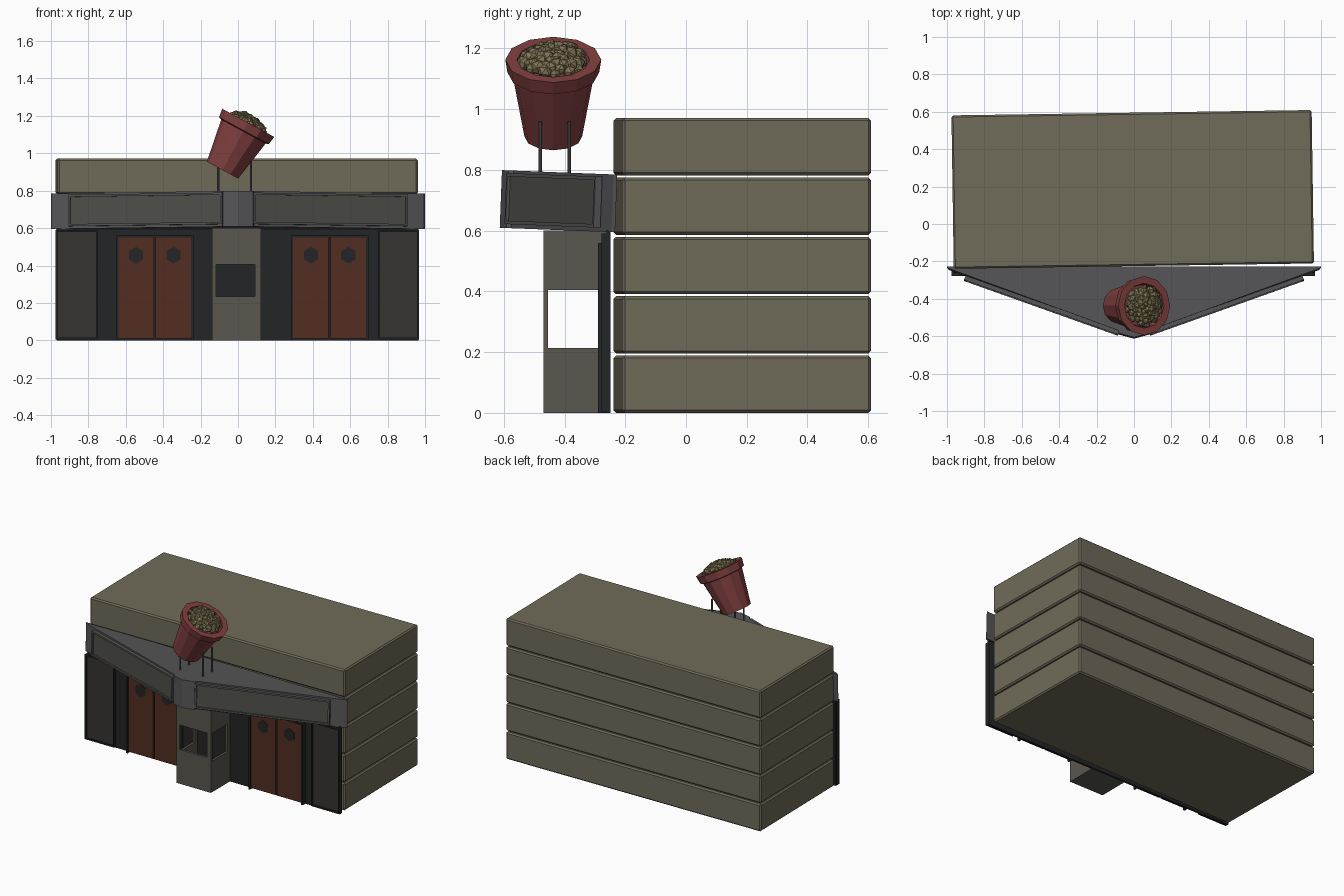
import bpy, bmesh, math, random
from mathutils import Matrix, Vector

if "Cube" in bpy.data.objects:
    bpy.data.objects.remove(bpy.data.objects["Cube"])

random.seed(4)
MATS = {}


def mat(name, rgb):
    m = bpy.data.materials.new(name)
    m.diffuse_color = (*rgb, 1)
    m.use_nodes = True
    m.node_tree.nodes["Principled BSDF"].inputs["Base Color"].default_value = m.diffuse_color
    MATS[name] = m


mat("stone", (0.16, 0.145, 0.10))
mat("booth_stone", (0.10, 0.095, 0.075))
mat("dark_wall", (0.017, 0.018, 0.019))
mat("poster", (0.035, 0.034, 0.030))
mat("marquee_grey", (0.09, 0.09, 0.095))
mat("sign_face", (0.075, 0.075, 0.065))
mat("door_red", (0.085, 0.026, 0.015))
mat("bucket_red", (0.22, 0.05, 0.05))
mat("popcorn_tan", (0.21, 0.17, 0.085))


def finish(name, bm, mats, matrix=None):
    if matrix is not None:
        bm.transform(matrix)
    bmesh.ops.recalc_face_normals(bm, faces=bm.faces)
    me = bpy.data.meshes.new(name)
    bm.to_mesh(me)
    bm.free()
    for m in mats:
        me.materials.append(MATS[m])
    ob = bpy.data.objects.new(name, me)
    bpy.context.collection.objects.link(ob)
    return ob


def add_box(bm, lo, hi):
    lo, hi = Vector(lo), Vector(hi)
    size = hi - lo
    m = Matrix.Translation((lo + hi) / 2) @ Matrix.Diagonal((*size, 1))
    bmesh.ops.create_cube(bm, size=1, matrix=m)


def boxes(name, spans, material, matrix=None):
    bm = bmesh.new()
    for lo, hi in spans:
        add_box(bm, lo, hi)
    return finish(name, bm, [material], matrix)


def panel(name, lo, hi, border, depth, frame, face, matrix=None):
    """Box whose front (-y) face is a frame around a recessed panel."""
    bm = bmesh.new()
    add_box(bm, lo, hi)
    bm.normal_update()
    front = min(bm.faces, key=lambda f: f.calc_center_median().y)
    bmesh.ops.inset_region(bm, faces=[front], thickness=border)
    ret = bmesh.ops.extrude_face_region(bm, geom=[front])
    new = [g for g in ret["geom"] if isinstance(g, bmesh.types.BMFace)]
    verts = [g for g in ret["geom"] if isinstance(g, bmesh.types.BMVert)]
    bmesh.ops.translate(bm, verts=verts, vec=(0, depth, 0))
    if front.is_valid:
        bmesh.ops.delete(bm, geom=[front], context='FACES_ONLY')
    for f in new:
        f.material_index = 1
    return finish(name, bm, [frame, face], matrix)


def cylinder(name, r, depth, n, material, matrix):
    bm = bmesh.new()
    bmesh.ops.create_cone(bm, cap_ends=True, segments=n, radius1=r, radius2=r, depth=depth)
    return finish(name, bm, [material], matrix)


# Main hall: five stacked bevelled slabs, turned very slightly
turn = Matrix.Translation((-0.007, 0.185, 0)) @ Matrix.Rotation(math.radians(0.85), 4, 'Z')
for i in range(5):
    z = i * 0.1955
    ob = boxes(f"hall_slab_{i + 1}", [((-0.963, -0.41, z), (0.963, 0.41, z + 0.189))], "stone", turn)
    bev = ob.modifiers.new("bevel", 'BEVEL')
    bev.width = 0.009
    bev.segments = 1

# Facade wall and recessed poster boards
boxes("facade_wall", [((-0.965, -0.262, 0), (0.965, -0.248, 0.6))], "dark_wall")
for x0, x1, side in ((-0.975, -0.75, "left"), (0.75, 0.967, "right")):
    panel(f"poster_board_{side}", (x0, -0.278, 0.005), (x1, -0.25, 0.59), 0.014, 0.01,
          "dark_wall", "poster")

# Double doors with frames and hexagonal windows
for a, b, side in ((-0.64, -0.25, "left"), (0.295, 0.685, "right")):
    mid = (a + b) / 2
    t = 0.012
    boxes(f"door_frame_{side}",
          [((a - t, -0.29, 0.0), (a, -0.25, 0.555)),
           ((b, -0.29, 0.0), (b + t, -0.25, 0.555)),
           ((a - t, -0.29, 0.55), (b + t, -0.25, 0.56))], "dark_wall")
    for x0, x1, leaf in ((a, mid - 0.005, "a"), (mid + 0.005, b, "b")):
        boxes(f"door_{side}_{leaf}", [((x0, -0.282, 0.01), (x1, -0.25, 0.55))], "door_red")
        m = (Matrix.Translation(((x0 + x1) / 2, -0.28, 0.455))
             @ Matrix.Rotation(math.radians(90), 4, 'X'))
        cylinder(f"door_window_{side}_{leaf}", 0.044, 0.012, 6, "dark_wall", m)

# Ticket booth: hollow, with openings at the front and both sides
L, R, F, B = -0.14, 0.122, -0.47, -0.255
t = 0.016
walls = [((L, F, 0), (R, B, 0.012)),
         ((L, F, 0.405), (R, B, 0.6)),
         ((L, F, 0), (R, F + t, 0.235))]
for x0, x1 in ((L, L + t), (R - t, R)):
    walls += [((x0, F, 0), (x1, B, 0.213)), ((x0, -0.29, 0.2), (x1, B, 0.41))]
walls += [((L, F, 0.23), (L + 0.022, F + t, 0.41)), ((R - 0.03, F, 0.23), (R, F + t, 0.41))]
boxes("ticket_booth", walls, "booth_stone")

# Marquee canopy: wedge with a blunt nose, tipped up slightly at the front
tip = (Matrix.Translation((0, -0.235, 0.69)) @ Matrix.Rotation(math.radians(-2.2), 4, 'X')
       @ Matrix.Translation((0, 0.235, -0.69)))
outline = [(-1, -0.23), (-0.99, -0.242), (-0.085, -0.572), (-0.08, -0.588), (0, -0.61),
           (0.08, -0.588), (0.085, -0.572), (0.99, -0.242), (1, -0.23)]
bm = bmesh.new()
base = bm.faces.new([bm.verts.new((x, y, 0.595)) for x, y in outline])
ret = bmesh.ops.extrude_face_region(bm, geom=[base])
bmesh.ops.translate(bm, vec=(0, 0, 0.19),
                    verts=[g for g in ret["geom"] if isinstance(g, bmesh.types.BMVert)])
if not base.is_valid or len(bm.faces) < len(outline) + 2:
    bm.faces.new([v for v in bm.verts if v.co.z < 0.6])
finish("marquee", bm, ["marquee_grey"], tip)

# Framed sign boards on both marquee faces
for s, side in ((-1, "left"), (1, "right")):
    m = (tip @ Matrix.Translation((s * 0.493, -0.437, 0.692))
         @ Matrix.Rotation(s * math.radians(19.6), 4, 'Z'))
    panel(f"sign_{side}", (-0.437, -0.012, -0.084), (0.437, 0.012, 0.084), 0.016, 0.01,
          "marquee_grey", "sign_face", m)

# Four posts carrying the bucket
for x, top in ((-0.105, 0.96), (0.07, 0.96)):
    for y in (-0.48, -0.385):
        m = Matrix.Translation((x, y, (0.77 + top) / 2))
        cylinder(f"bucket_post_{x}_{y}", 0.006, top - 0.77, 8, "marquee_grey", m)

# Leaning bucket: twelve-sided lathe with a thick rim
lean = Matrix.Translation((-0.083, -0.437, 0.91)) @ Matrix.Rotation(math.radians(28.5), 4, 'Y')
profile = [(0.095, 0), (0.135, 0.235), (0.151, 0.24), (0.158, 0.288), (0.12, 0.288), (0.112, 0.25)]
N = 12
bm = bmesh.new()
rings = [[bm.verts.new((r * math.cos(k * math.tau / N), r * math.sin(k * math.tau / N), z))
          for k in range(N)] for r, z in profile]
for lo, hi in zip(rings, rings[1:]):
    for k in range(N):
        j = (k + 1) % N
        bm.faces.new((lo[k], lo[j], hi[j], hi[k]))
bm.faces.new(rings[0][::-1])
bm.faces.new(rings[-1])
finish("bucket", bm, ["bucket_red"], lean)

# Popcorn heap: faceted lumps spread in a sunflower pattern over a dome
bm = bmesh.new()
COUNT = 60
for i in range(COUNT):
    r = 0.1 * math.sqrt((i + 0.5) / COUNT)
    a = i * 2.39996
    z = 0.28 + 0.034 * (1 - (r / 0.1) ** 2) + random.uniform(-0.004, 0.006)
    m = (Matrix.Translation((r * math.cos(a), r * math.sin(a), z))
         @ Matrix.Rotation(random.uniform(0, 6), 4, 'X') @ Matrix.Rotation(random.uniform(0, 6), 4, 'Z'))
    bmesh.ops.create_icosphere(bm, subdivisions=1, radius=random.uniform(0.019, 0.027), matrix=m)
finish("popcorn", bm, ["popcorn_tan"], lean)
